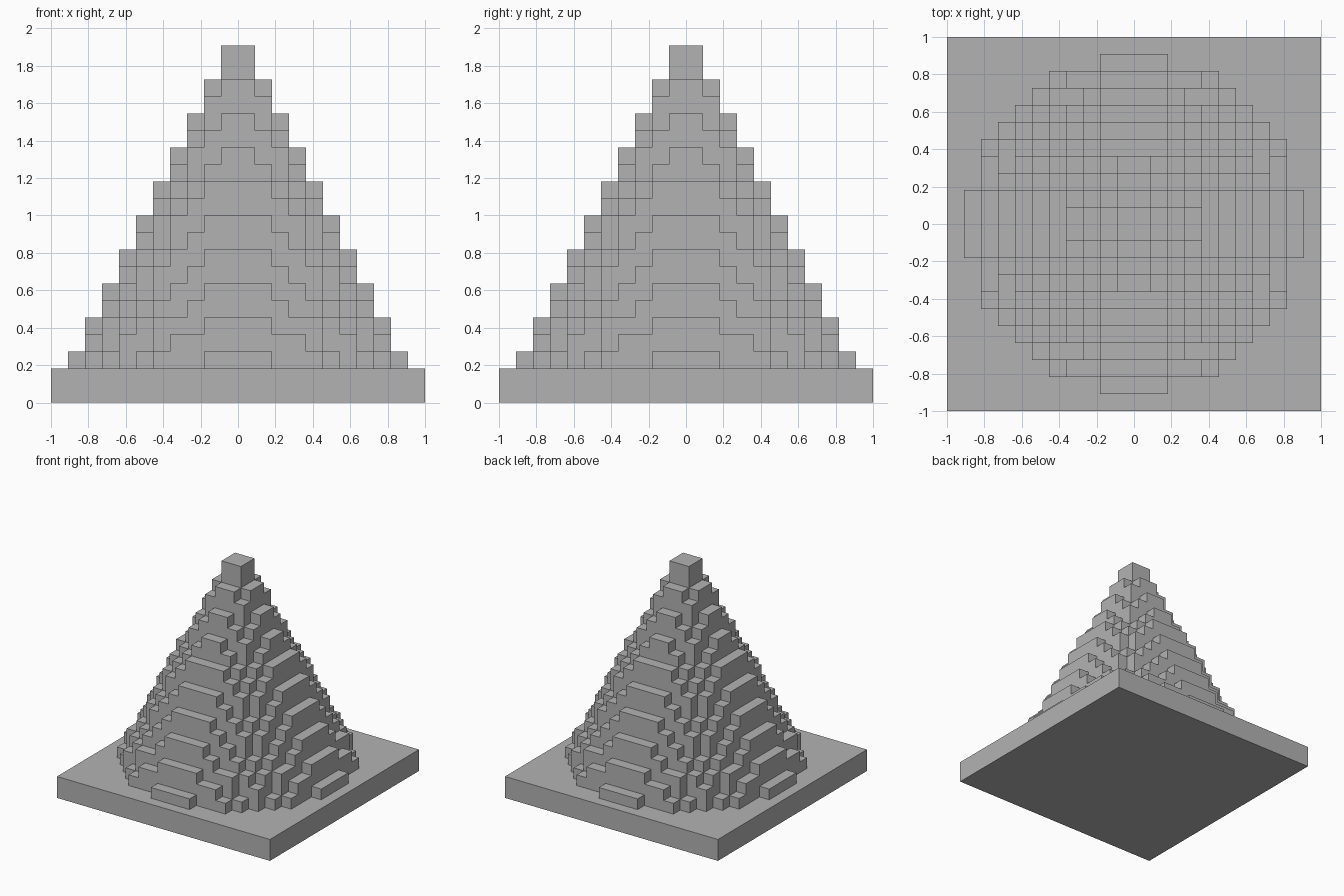
import bpy
import bmesh
from mathutils import Vector

UNIT = 2 / 22          # edge of one block
SLAB = 2               # slab height in blocks
RADIUS, HEIGHT = 10, 20

if "Cube" in bpy.data.objects:
    bpy.data.objects.remove(bpy.data.objects["Cube"])

stone = bpy.data.materials.new("stone_grey")
stone.use_nodes = True
grey = (0.45, 0.45, 0.45, 1)
stone.diffuse_color = grey
stone.node_tree.nodes["Principled BSDF"].inputs["Base Color"].default_value = grey


def add_object(name, bm):
    mesh = bpy.data.meshes.new(name)
    bm.to_mesh(mesh)
    bm.free()
    mesh.materials.append(stone)
    obj = bpy.data.objects.new(name, mesh)
    bpy.context.collection.objects.link(obj)
    return obj


def filled(cell):
    """True when the block's centre lies inside the cone."""
    x, y, layer = (c + 0.5 for c in cell)
    if layer < 0:
        return True    # the slab closes the bottom
    reach = RADIUS * (1 - layer / HEIGHT)
    return reach > 0 and x * x + y * y <= reach * reach


# Square slab under the cone
bm = bmesh.new()
bmesh.ops.create_cube(bm, size=1)
bmesh.ops.scale(bm, vec=(2, 2, SLAB * UNIT), verts=bm.verts)
bmesh.ops.translate(bm, vec=(0, 0, SLAB * UNIT / 2), verts=bm.verts)
add_object("base_slab", bm)

# Stepped cone: only the exposed sides of its blocks
bm = bmesh.new()
lift = Vector((0, 0, SLAB))
directions = [Vector(d) for d in ((1, 0, 0), (-1, 0, 0), (0, 1, 0), (0, -1, 0), (0, 0, 1))]
span = range(-RADIUS, RADIUS)
cells = [Vector((x, y, z)) for x in span for y in span for z in range(HEIGHT)]
for cell in filter(filled, cells):
    centre = cell + Vector((0.5, 0.5, 0.5)) + lift
    for out in directions:
        if filled(cell + out):
            continue
        u = Vector((out.y, out.z, out.x)) / 2
        v = out.cross(u)
        middle = centre + out / 2
        corners = (-u - v, u - v, u + v, v - u)
        bm.faces.new([bm.verts.new((middle + c) * UNIT) for c in corners])
bmesh.ops.remove_doubles(bm, verts=bm.verts, dist=UNIT / 100)
add_object("stepped_cone", bm)
